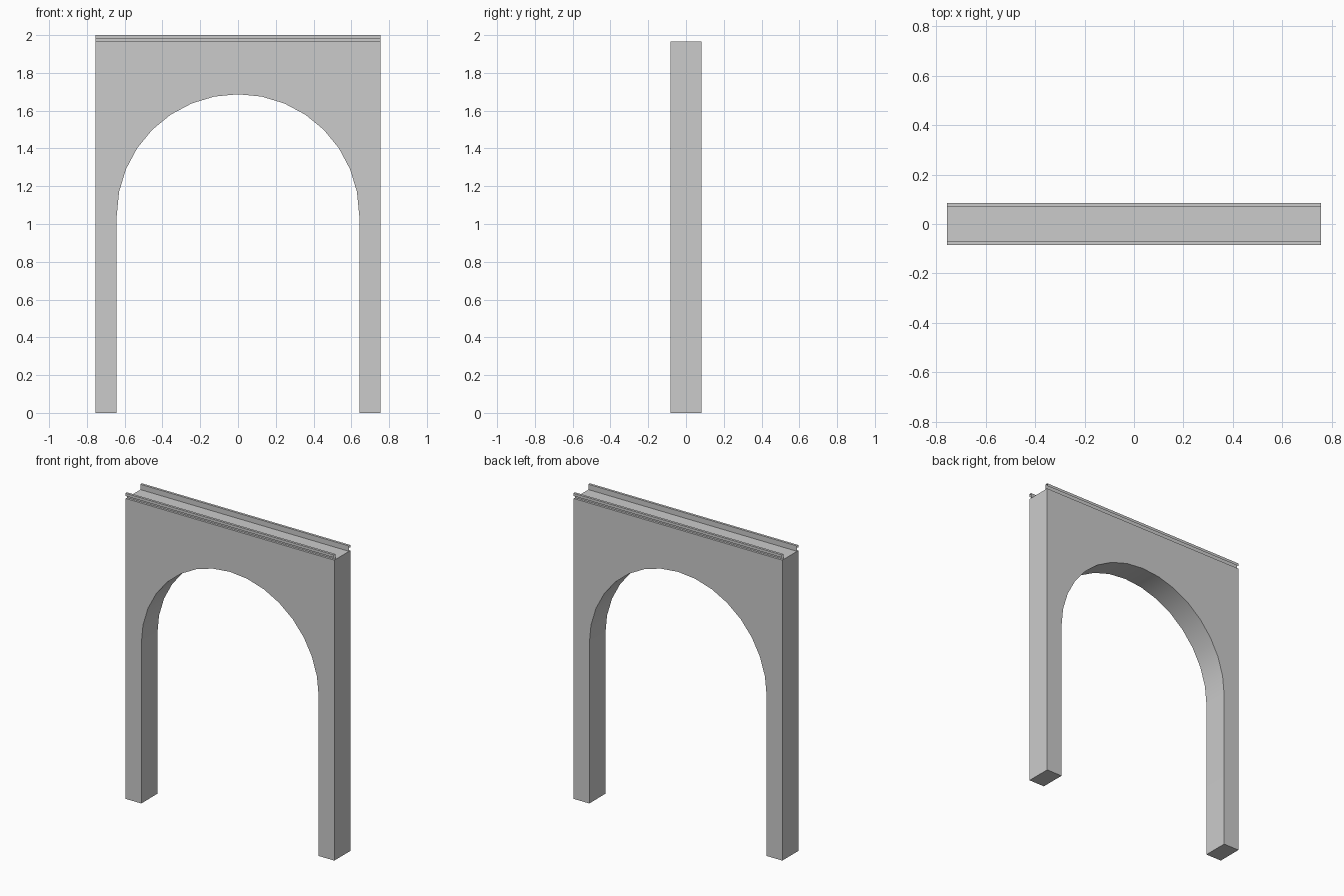
import bpy, math

if "Cube" in bpy.data.objects:
    bpy.data.objects.remove(bpy.data.objects["Cube"])

HALF_W, HALF_D = 0.755, 0.083      # wall half width and half depth
WALL_TOP, TOP = 1.965, 2.0
ARCH_R, SPRING, SEGS = 0.642, 1.045, 16


def make_object(name, verts, faces):
    mesh = bpy.data.meshes.new(name)
    mesh.from_pydata(verts, [], faces)
    mesh.update()
    ob = bpy.data.objects.new(name, mesh)
    bpy.context.collection.objects.link(ob)
    return ob


# Arched wall: front outline extruded through the depth
arch = [(ARCH_R * math.cos(math.pi * i / SEGS),
         SPRING + ARCH_R * math.sin(math.pi * i / SEGS)) for i in range(SEGS + 1)]
outline = [(-HALF_W, 0), (-ARCH_R, 0)] + arch[::-1] + [
    (ARCH_R, 0), (HALF_W, 0), (HALF_W, WALL_TOP), (-HALF_W, WALL_TOP)]
n = len(outline)
verts = [(x, y, z) for y in (-HALF_D, HALF_D) for x, z in outline]
faces = [tuple(range(n)), tuple(range(2 * n - 1, n - 1, -1))]
faces += [(i, n + i, n + (i + 1) % n, (i + 1) % n) for i in range(n)]
wall = make_object("arched_wall", verts, faces)
bpy.context.view_layer.objects.active = wall
wall.select_set(True)
bpy.ops.object.shade_smooth_by_angle(angle=math.radians(30))

# Top rails: thin hooked strips with open ends, one along each long edge
hook = [(0.069, WALL_TOP), (0.069, TOP), (0.085, TOP), (0.085, 1.982)]


def rail(name, side):
    m = len(hook)
    v = [(x, side * y, z) for x in (-HALF_W, HALF_W) for y, z in hook]
    f = [(i, i + 1, m + i + 1, m + i) for i in range(m - 1)]
    if side > 0:
        f = [q[::-1] for q in f]
    return make_object(name, v, f)


rail("front_top_rail", -1)
rail("back_top_rail", 1)
